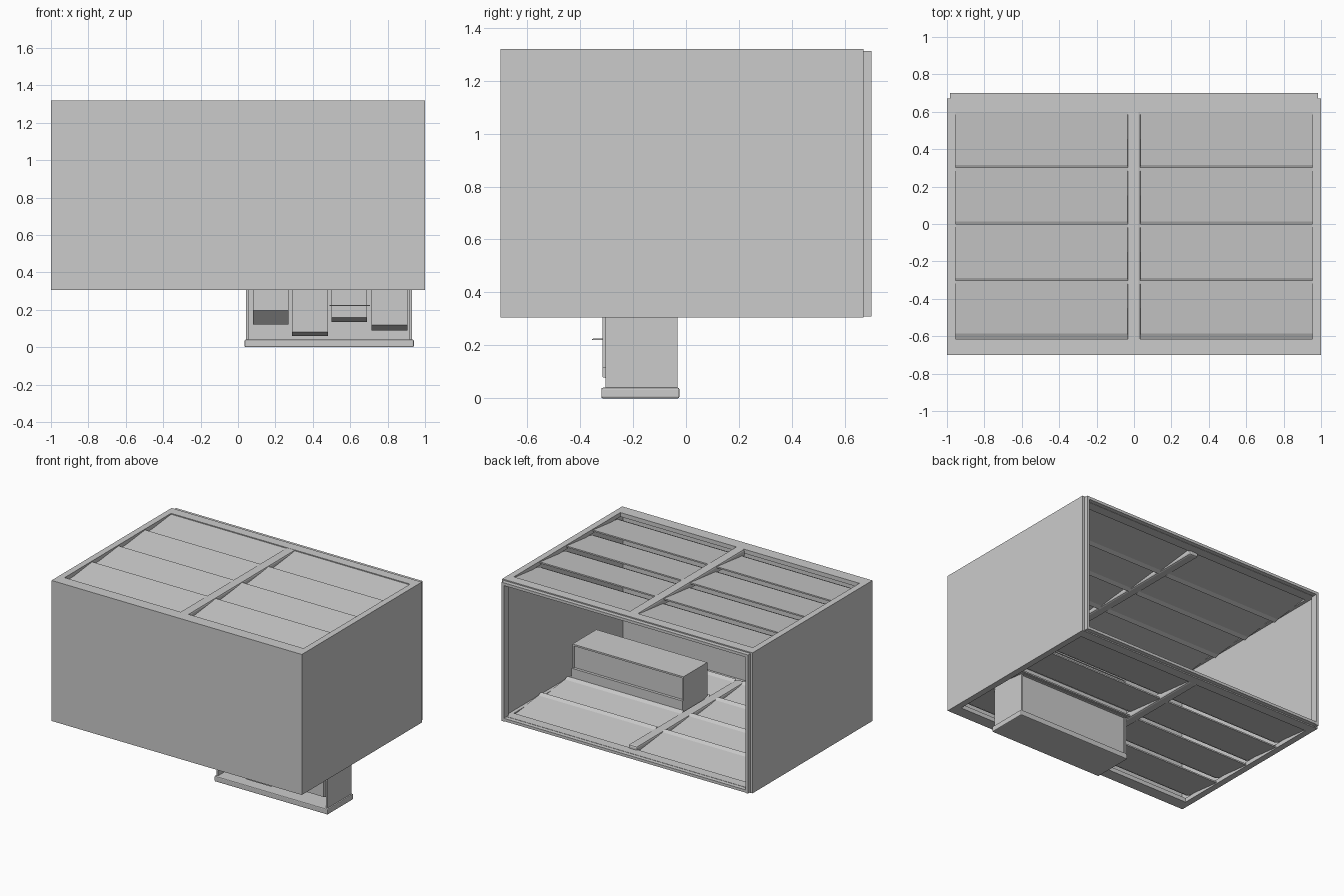
import bpy, bmesh, math

if "Cube" in bpy.data.objects:
    bpy.data.objects.remove(bpy.data.objects["Cube"])

ZM = 0.8125  # mid height of the cabinet, used to mirror top to bottom


def box(name, x, y, z, bevel=0.0):
    bm = bmesh.new()
    bmesh.ops.create_cube(bm, size=1)
    for v in bm.verts:
        v.co = [a + (c + 0.5) * (b - a) for c, (a, b) in zip(v.co, (x, y, z))]
    return finish(name, bm, bevel)


def finish(name, bm, bevel=0.0):
    bmesh.ops.recalc_face_normals(bm, faces=bm.faces)
    me = bpy.data.meshes.new(name)
    bm.to_mesh(me)
    bm.free()
    ob = bpy.data.objects.new(name, me)
    bpy.context.collection.objects.link(ob)
    if bevel:
        m = ob.modifiers.new("bevel", 'BEVEL')
        m.width, m.segments = bevel, 2
    return ob


def extrude_x(name, pts, x0, x1):
    """Extrude a closed (y, z) profile along x."""
    bm = bmesh.new()
    f = bm.faces.new([bm.verts.new((x0, y, z)) for y, z in pts])
    g = bmesh.ops.extrude_face_region(bm, geom=[f])
    for v in g['geom']:
        if isinstance(v, bmesh.types.BMVert):
            v.co.x = x1
    return finish(name, bm)


def flip(z, top):
    return z if top else 2 * ZM - z


# cabinet walls
box("front_wall", (-1, 1), (-0.70, -0.68), (0.305, 1.32))
for s, n in ((-1, "left"), (1, "right")):
    box(n + "_wall", sorted((s * 0.98, s)), (-0.69, 0.67), (0.305, 1.32))
    box(n + "_back_lip", sorted((s * 0.965, s * 0.985)), (0.65, 0.70), (0.31, 1.312))

# louvred top and bottom, mirrored in height
for top, n in ((True, "top"), (False, "bottom")):
    z = sorted((flip(1.29, top), flip(1.32, top)))
    box(n + "_frame_front", (-0.985, 0.985), (-0.69, -0.615), z)
    box(n + "_frame_back", (-0.985, 0.985), (0.60, 0.67), z)
    box(n + "_back_lip", (-0.98, 0.98), (0.65, 0.70),
        sorted((flip(1.292, top), flip(1.312, top))))
    box(n + "_mullion", (-0.035, 0.035), (-0.63, 0.61),
        sorted((flip(1.265, top), flip(1.32, top))), 0.012)
    for s, side in ((-1, "left"), (1, "right")):
        box(f"{n}_frame_{side}", sorted((s * 0.955, s * 0.985)), (-0.63, 0.61), z)
        for i in range(4):
            # each slat slopes down to the front, under the next one
            y1 = 0.605 - 0.302 * i
            y0 = max(y1 - 0.32, -0.615)
            prof = [(y1, 1.314), (y0 + 0.03, 1.282), (y0, 1.268),
                    (y0, 1.26), (y0 + 0.03, 1.272), (y1, 1.304)]
            extrude_x(f"{n}_slat_{side}_{i + 1}", [(y, flip(h, top)) for y, h in prof],
                      *sorted((s * 0.03, s * 0.96)))

# hanging case that passes through the floor
box("case_tray", (0.035, 0.94), (-0.32, -0.025), (0.0, 0.04), 0.006)
box("case_side_left", (0.043, 0.055), (-0.305, -0.032), (0.03, 0.60))
box("case_side_right", (0.918, 0.93), (-0.305, -0.032), (0.03, 0.60))
box("case_back", (0.05, 0.925), (-0.055, -0.04), (0.03, 0.60))
box("case_top", (0.043, 0.93), (-0.305, -0.032), (0.588, 0.60))
box("case_back_ledge", (0.043, 0.93), (-0.045, -0.02), (0.31, 0.43))

# four keys with sloping undersides inside the case
keys = ((0.08, 0.27, 0.12, 0.195), (0.29, 0.48, 0.06, 0.08),
        (0.50, 0.69, 0.135, 0.158), (0.715, 0.905, 0.09, 0.118))
for i, (x0, x1, low, front) in enumerate(keys):
    extrude_x(f"key_{i + 1}", [(-0.315, front), (-0.315, 0.50), (-0.06, 0.50),
                               (-0.06, low), (-0.24, low)], x0, x1)

# thin tag sticking out of the third key
extrude_x("key_tag", [(-0.355, 0.221), (-0.30, 0.219), (-0.30, 0.226), (-0.355, 0.225)],
          0.49, 0.705)
